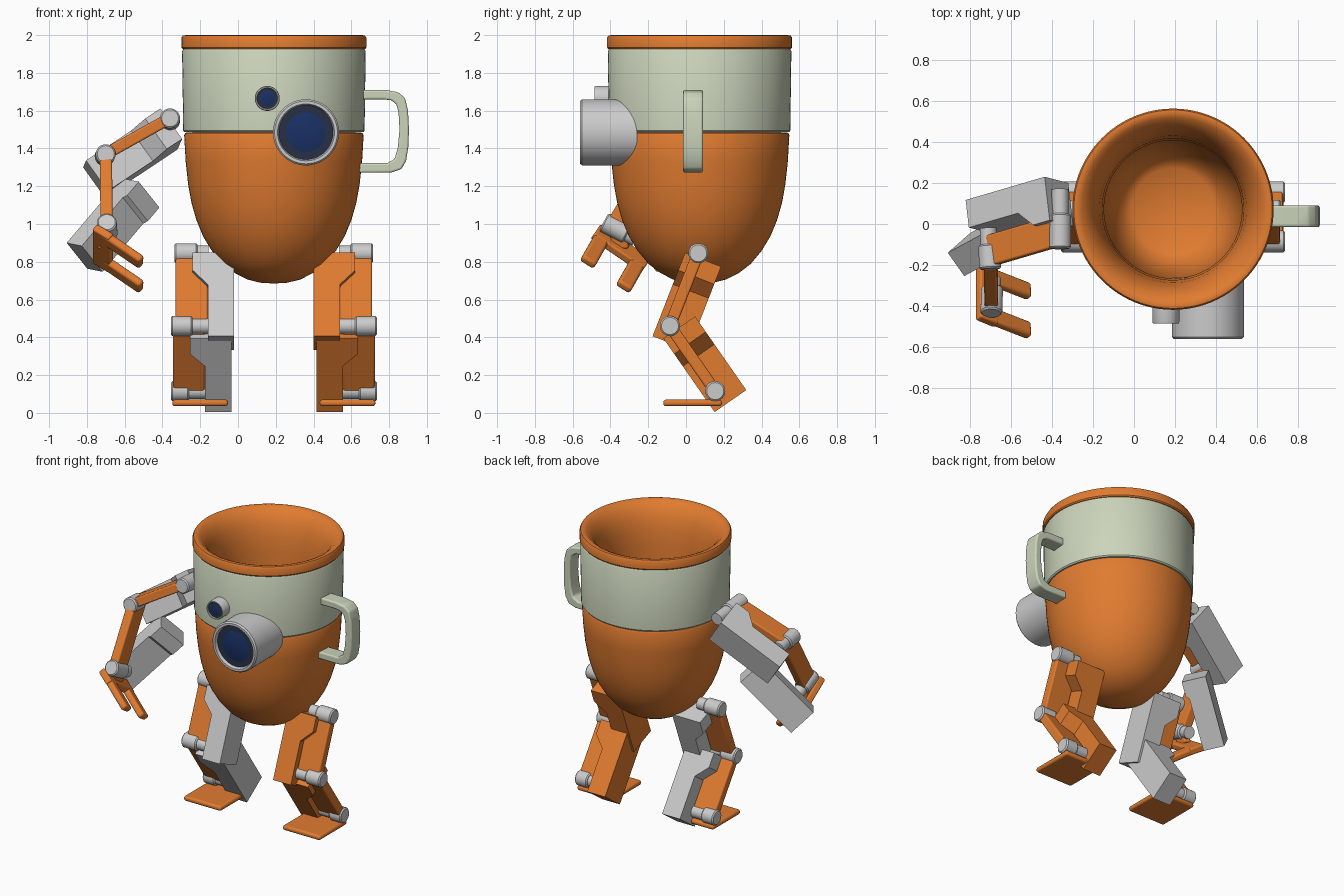
import bpy, bmesh, math
from mathutils import Vector as V

if "Cube" in bpy.data.objects:
    bpy.data.objects.remove(bpy.data.objects["Cube"])

def mat(name, c):
    m = bpy.data.materials.new(name)
    m.diffuse_color = (*c, 1)
    m.use_nodes = True
    m.node_tree.nodes["Principled BSDF"].inputs["Base Color"].default_value = m.diffuse_color
    return m

ORANGE = mat("orange", (0.75, 0.2, 0.03))
GREEN = mat("pale_green", (0.6, 0.66, 0.5))
NAVY = mat("dark_ring", (0.02, 0.03, 0.06))
BLUE = mat("glass_blue", (0.01, 0.03, 0.13))
CX, CY = 0.19, 0.072          # cup axis

def finish(bm, name, m=None, bevel=0, angle=35):
    bmesh.ops.recalc_face_normals(bm, faces=bm.faces)
    me = bpy.data.meshes.new(name)
    bm.to_mesh(me)
    bm.free()
    ob = bpy.data.objects.new(name, me)
    bpy.context.collection.objects.link(ob)
    if m:
        me.materials.append(m)
    if bevel:
        b = ob.modifiers.new("bevel", 'BEVEL')
        b.width, b.segments, b.limit_method = bevel, 3, 'ANGLE'
    bpy.ops.object.select_all(action='DESELECT')
    ob.select_set(True)
    bpy.context.view_layer.objects.active = ob
    bpy.ops.object.shade_smooth_by_angle(angle=math.radians(angle))
    return ob

def lathe(name, prof, origin, axis=(0, 0, 1), m=None, steps=64):
    """Revolve (radius, height) points about an axis."""
    bm = bmesh.new()
    ax = V(axis).normalized()
    u = ax.orthogonal().normalized()
    w = ax.cross(u)
    o = V(origin)
    rings = []
    for r, h in prof:
        n = 1 if r == 0 else steps
        rings.append([bm.verts.new(o + ax * h + (u * math.cos(t) + w * math.sin(t)) * r)
                      for t in (2 * math.pi * i / n for i in range(n))])
    for a, b in zip(rings, rings[1:]):
        for i in range(steps):
            j = (i + 1) % steps
            q = [a[i % len(a)], a[j % len(a)], b[j % len(b)], b[i % len(b)]]
            bm.faces.new(list(dict.fromkeys(q)))
    return finish(bm, name, m)

def prism(name, pts, o, a, b, c, c0, c1, m=None, bevel=0):
    """Extrude a 2D outline in the a-b plane along c."""
    bm = bmesh.new()
    o, a, b, c = V(o), V(a), V(b), V(c)
    lo, hi = ([bm.verts.new(o + a * p + b * q + c * k) for p, q in pts] for k in (c0, c1))
    bm.faces.new(lo)
    bm.faces.new(hi)
    for i in range(len(pts)):
        j = (i + 1) % len(pts)
        bm.faces.new((lo[i], lo[j], hi[j], hi[i]))
    return finish(bm, name, m, bevel)

def beam(name, p, q, wdir, width, thick, m=ORANGE, bevel=0.01):
    """Flat bar from p to q."""
    p, q = V(p), V(q)
    d = (q - p).normalized()
    w = V(wdir)
    w = (w - d * w.dot(d)).normalized()
    L, h = (q - p).length, width / 2
    return prism(name, [(0, -h), (L, -h), (L, h), (0, h)], p, d, w, d.cross(w),
                 -thick / 2, thick / 2, m, bevel)

def joint(name, end, axis, length, neck, r=0.053):
    """Pivot: big drum whose cap is at end, with a thinner neck behind it."""
    e = 0.008
    return lathe(name, [(0, 0), (r - e, 0), (r, e), (r, length - e), (r - e, length),
                        (r * .78, length), (r * .78, length + neck), (0, length + neck)],
                 end, -V(axis), None, 32)

def housing(wide=.22, L=.475):
    """Limb casing outline: a wider shoulder stepping down to a slim end."""
    return [(0, 0), (0, wide), (.10, wide), (.10 + wide - .14, .14), (L, .14), (L, 0)]

# Cup body, band, rim with hollow interior
lathe("cup_bowl", [(0, .685), (.07, .689), (.14, .706), (.21, .742), (.27, .788), (.33, .86),
                   (.375, .935), (.41, 1.02), (.436, 1.11), (.454, 1.21), (.467, 1.33),
                   (.475, 1.47), (.469, 1.482), (.40, 1.484)], (CX, CY, 0), m=ORANGE, steps=96)
lathe("cup_band", [(.40, 1.484), (.474, 1.486), (.48, 1.494), (.486, 1.915), (.48, 1.926),
                   (.42, 1.926)], (CX, CY, 0), m=GREEN, steps=96)
lathe("cup_rim_and_inside", [(.42, 1.926), (.484, 1.927), (.49, 1.935), (.49, 1.985), (.483, 1.997),
                             (.468, 2.0), (.445, 1.99), (.41, 1.955), (.38, 1.90), (.358, 1.82),
                             (.345, 1.72), (.336, 1.5), (.334, 1.3), (.315, 1.08), (.285, .96),
                             (.24, .88), (.2, .855), (0, .835)], (CX, CY, 0), m=ORANGE, steps=96)

# Handle
prism("handle", [(.60, 1.71), (.78, 1.71), (.85, 1.697), (.885, 1.665), (.90, 1.60), (.905, 1.50),
                 (.902, 1.41), (.89, 1.335), (.865, 1.29), (.81, 1.272), (.60, 1.272),
                 (.60, 1.322), (.79, 1.322), (.83, 1.345), (.847, 1.41), (.855, 1.50),
                 (.85, 1.59), (.838, 1.635), (.81, 1.655), (.77, 1.66), (.60, 1.66)],
      (0, 0, 0), (1, 0, 0), (0, 0, 1), (0, 1, 0), -.015, .09, GREEN, .01)

# Eye tubes with recessed lenses
for name, x, z, r, front, length in (("large_eye", .36, 1.485, .175, -.56, .30),
                                     ("small_eye", .155, 1.665, .066, -.485, .12)):
    o = (x, front, z)
    lathe(name + "_tube", [(0, length), (r, length), (r, .01), (r * .95, 0), (r * .86, 0),
                           (r * .80, r * .2), (0, r * .2)], o, (0, 1, 0), steps=64)
    lathe(name + "_ring", [(0, r * .12), (r * .82, r * .12), (r * .8, r * .22)], o, (0, 1, 0), NAVY)
    lathe(name + "_glass", [(0, r * .04), (r * .35, r * .06), (r * .64, r * .13)], o, (0, 1, 0), BLUE)

# Legs: mirrored about the cup axis
hip, knee, ankle = (.065, .845), (-.085, .46), (.155, .115)
for s, side in ((-1, "left"), (1, "right")):
    col = ORANGE if s > 0 else None
    out = V((s, 0, 0))

    def P(w, yz):
        return V((CX + s * (.21 + w), *yz))

    for part, a, b, sh, start in (("upper", hip, knee, 0, .022), ("lower", knee, ankle, .015, .034)):
        d = (P(0, b) - P(0, a)).normalized()
        n = V((0, abs(d.z), math.copysign(d.y, d.y)))
        prism(f"{side}_{part}_leg_housing", housing(), P(sh, a) + d * start, d, out, n, -.066, .138, col)
        beam(f"{side}_{part}_leg_bar", P(.225 + sh, a), P(.225 + sh, b), out, .17, .062)
    for part, at, w, L, neck in (("hip", hip, .315, .12, .06), ("knee", knee, .335, .115, .09),
                                 ("ankle", ankle, .335, .095, .09)):
        joint(f"{side}_{part}_joint", P(w, at), out, L, neck)
    beam(f"{side}_foot", P(.18, (-.12, .053)), P(.18, (.19, .053)), out, .295, .034, bevel=.014)

# Arm housings: outline, end corner, then long and side axes
for name, outline, corner, d, w in (
        ("upper_arm_housing", housing(), (-.82, .117, 1.30), (-.80, -.235, -.53), (.1, -.96, .25)),
        ("forearm_housing", housing(.16), (-.907, -.14, .90), (-.61, -.33, -.72), (.58, -.80, -.1))):
    d = V(d).normalized()
    w = V(w)
    w = (w - d * w.dot(d)).normalized()
    n = d.cross(w)
    if n.x < 0:
        n = -n
    prism(name, outline, V(corner) - d * .475, d, w, n, 0, .2)

# Arm joints and bars
joint("shoulder_joint", (-.36, -.12, 1.56), (0, -1, .08), .17, .12)
joint("elbow_joint", (-.70, -.22, 1.37), (.05, -.97, .1), .12, .08)
joint("wrist_joint", (-.695, -.435, 1.01), (-.03, -.87, .45), .14, .05)
beam("upper_arm_bar", (-.36, -.03, 1.56), (-.70, -.13, 1.37), (0, -1, 0), .15, .062)
beam("forearm_bar", (-.70, -.13, 1.37), (-.695, -.36, .985), (0, -1, 0), .13, .065)

# Gripper: palm and two fingers
palm = V((0, .19, -.13))
base = V((-.715, -.44, .935))
beam("gripper_palm", base - palm * .2, base + palm * 1.2, (.2, -.07, -.13), .11, .045)
for i in (0, 1):
    p = base + palm * i
    beam(f"gripper_finger_{i + 1}", p, p + V((.205, -.08, -.14)), palm, .085, .045, bevel=.015)
beam("gripper_neck", (-.695, -.36, .99), base + palm * .5, palm, .09, .05)
